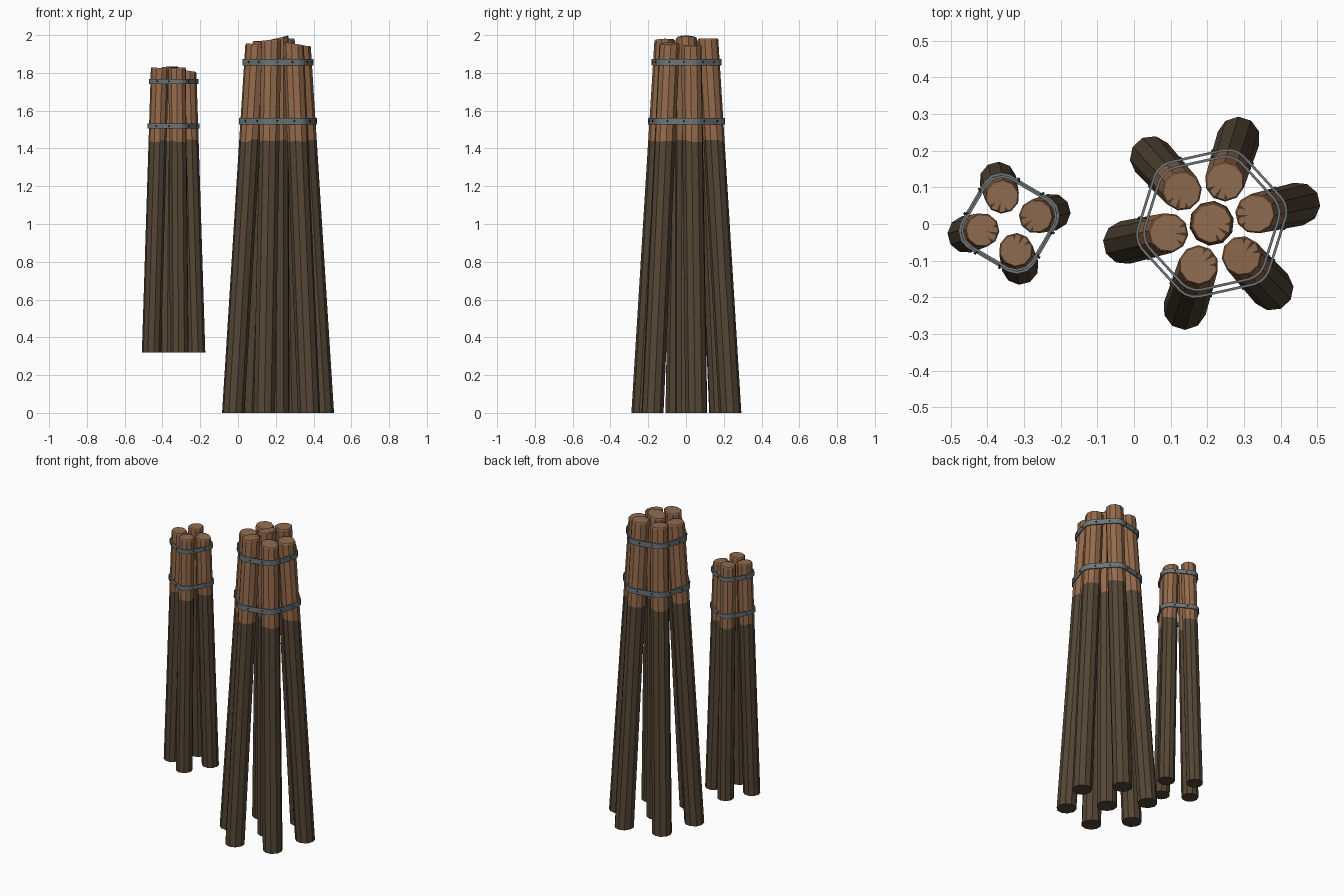
import bpy, bmesh, math, random
from mathutils import Vector, Matrix

random.seed(4)
if "Cube" in bpy.data.objects:
    bpy.data.objects.remove(bpy.data.objects["Cube"])


def material(name, rgb, rough=0.85):
    m = bpy.data.materials.new(name)
    m.use_nodes = True
    m.diffuse_color = (*rgb, 1)
    node = m.node_tree.nodes["Principled BSDF"]
    node.inputs["Base Color"].default_value = (*rgb, 1)
    node.inputs["Roughness"].default_value = rough
    return m


WET = material("dark wet wood", (0.088, 0.062, 0.036))
DRY = material("dry brown wood", (0.30, 0.145, 0.07))
END = material("cut end wood", (0.28, 0.15, 0.08))
CRACK = material("dark crack", (0.075, 0.042, 0.022))
STEEL = material("grey steel", (0.15, 0.18, 0.19), 0.5)
BOLT = material("dark bolt", (0.035, 0.038, 0.04), 0.5)

SIDES = 10
TIDE = 1.44


def polar(r, a, z=0.0):
    return Vector((r * math.cos(a), r * math.sin(a), z))


def finish(name, bm, mats):
    mesh = bpy.data.meshes.new(name)
    bm.to_mesh(mesh)
    bm.free()
    for m in mats:
        mesh.materials.append(m)
    obj = bpy.data.objects.new(name, mesh)
    bpy.context.collection.objects.link(obj)
    return obj


def pile(name, axis, r, z0, z1, slope, crack_angle, turn):
    """Leaning log: axis(z) gives its centre; the top is cut at a slope."""
    bm = bmesh.new()
    angles = [turn + 2 * math.pi * i / SIDES for i in range(SIDES)]

    def top_point(rad, a, lift=0.0):
        p = polar(rad, a)
        return axis(z1) + p + Vector((0, 0, p.x * slope[0] + p.y * slope[1] + lift))

    def ring(points):
        return [bm.verts.new(p) for p in points]

    rings = [
        ring(axis(z0) + polar(r * 1.06, a) for a in angles),
        ring(axis(TIDE) + polar(r, a, random.uniform(-0.009, 0.009)) for a in angles),
        ring(top_point(r * 0.98, a, -0.006) for a in angles),
        ring(top_point(r * 0.91, a) for a in angles),
    ]
    for k, mat in enumerate((0, 1, 1)):
        lo, hi = rings[k], rings[k + 1]
        for i in range(SIDES):
            j = (i + 1) % SIDES
            bm.faces.new((lo[i], lo[j], hi[j], hi[i])).material_index = mat
    bm.faces.new(rings[0][::-1]).material_index = 0
    bm.faces.new(rings[-1]).material_index = 2

    # wedge-shaped drying cracks on the cut end
    for offset, depth in ((-0.5, 0.5), (0.1, 0.3), (0.65, 0.6)):
        a = crack_angle + offset
        tri = [top_point(r * 0.87, a - 0.11, 0.0015), top_point(r * 0.87, a + 0.11, 0.0015),
               top_point(r * depth, a, 0.0015)]
        bm.faces.new([bm.verts.new(p) for p in tri]).material_index = 3
    return finish(name, bm, (WET, DRY, END, CRACK))


def strap(name, centres, angles, r, z, height):
    """Flat steel band pulled tight round the outer piles, with bolts on each span."""
    spread = math.pi / len(angles) * 0.9
    path = []
    for c, a in zip(centres, angles):
        for t in (-1, -0.35, 0.35, 1):
            path.append((c.copy(), a + spread * t))
    n = len(path)
    bm = bmesh.new()
    loops = []
    for off, dz in ((0.001, -0.5), (0.008, -0.5), (0.008, 0.5), (0.001, 0.5)):
        loops.append([bm.verts.new(Vector((c.x, c.y, z + dz * height)) + polar(r + off, a))
                      for c, a in path])
    for k in range(4):
        lo, hi = loops[k], loops[(k + 1) % 4]
        for i in range(n):
            j = (i + 1) % n
            bm.faces.new((lo[i], lo[j], hi[j], hi[i]))
    bmesh.ops.recalc_face_normals(bm, faces=bm.faces)
    outer = [Vector((c.x, c.y, z)) + polar(r + 0.008, a) for c, a in path]
    finish(name, bm, (STEEL,))

    bolts = bmesh.new()
    for i in range(3, n, 4):
        p, q = outer[i], outer[(i + 1) % n]
        along = (q - p).normalized()
        out = Vector((along.y, -along.x, 0))
        turn = out.to_track_quat('Z', 'Y').to_matrix().to_4x4()
        for t in (0.2, 0.8):
            place = Matrix.Translation(p.lerp(q, t) + out * 0.002) @ turn
            bmesh.ops.create_cone(bolts, cap_ends=True, segments=6, radius1=height * 0.17,
                                  radius2=height * 0.13, depth=0.006, matrix=place)
    finish(name + "_bolts", bolts, (BOLT,))


def cluster(name, centre, start, r, foot, head, z0, z_ref, tops, slopes, cracks, straps, height):
    """Ring of piles leaning inward, held by steel straps."""
    count = len(tops)
    angles = [math.radians(start) + 2 * math.pi * i / count for i in range(count)]

    def axis_for(a):
        def axis(z):
            f = (z - z0) / (z_ref - z0)
            return Vector((*centre, z)) + polar(foot + (head - foot) * f, a)
        return axis

    axes = [axis_for(a) for a in angles]
    for i, axis in enumerate(axes):
        pile(f"{name}_pile_{i + 1}", axis, r, z0, tops[i], slopes[i],
             math.radians(cracks[i]), angles[i] + math.pi / SIDES)
    for label, z in zip(("lower", "upper"), straps):
        strap(f"{name}_{label}_strap", [ax(z) for ax in axes], angles, r, z, height)


# tall group of six leaning piles around an upright one
cluster("tall", (0.212, 0.002), 12.5, 0.056, 0.243, 0.121, 0.0, 1.96,
        (1.945, 1.98, 1.965, 1.953, 1.975, 1.955),
        ((-0.05, 0), (0.05, 0.02), (-0.05, 0.05), (-0.06, 0), (0.09, 0), (-0.15, 0)),
        (185, 235, 250, -10, 30, 45), (1.545, 1.857), 0.034)
pile("tall_centre_pile", lambda z: Vector((0.212, 0.002, z)), 0.058, 0.0, 1.985,
     (0.24, 0.0), math.radians(-40), 0.2)

# short group of four piles
cluster("short", (-0.341, 0.002), 14.5, 0.048, 0.121, 0.076, 0.32, 1.82,
        (1.812, 1.832, 1.826, 1.828),
        ((-0.15, 0), (0.03, 0.03), (-0.08, 0), (0.03, 0.03)),
        (215, 250, -20, 60), (1.518, 1.755), 0.027)
